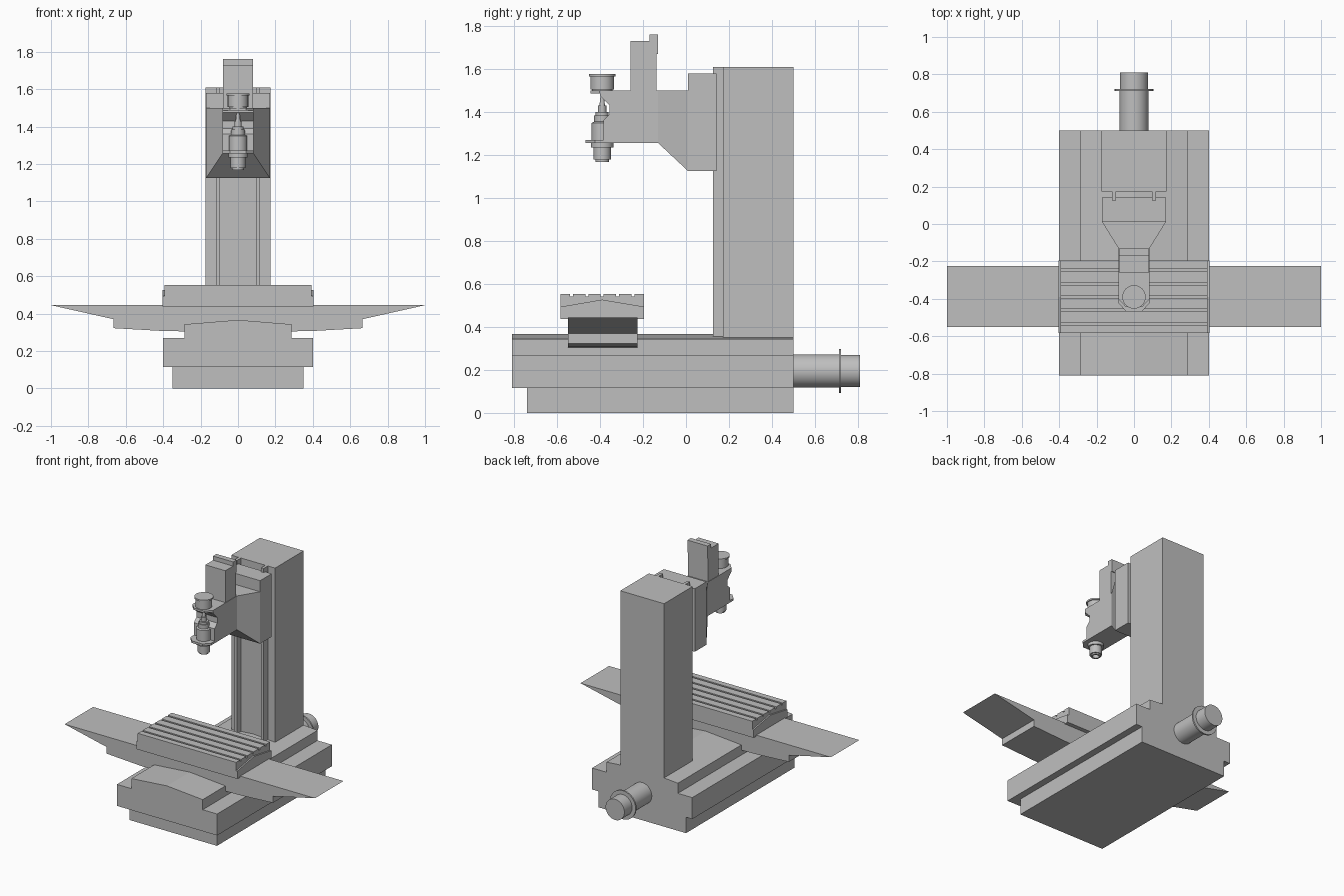
import bpy, bmesh, math
from mathutils import Vector

if "Cube" in bpy.data.objects:
    bpy.data.objects.remove(bpy.data.objects["Cube"])

grey = bpy.data.materials.new("machine grey")
grey.diffuse_color = (0.52, 0.52, 0.52, 1)
grey.use_nodes = True
grey.node_tree.nodes["Principled BSDF"].inputs["Base Color"].default_value = grey.diffuse_color


def finish(name, bm, smooth=False):
    bmesh.ops.recalc_face_normals(bm, faces=bm.faces)
    me = bpy.data.meshes.new(name)
    bm.to_mesh(me)
    bm.free()
    me.materials.append(grey)
    if smooth:
        me.shade_smooth()
        me.set_sharp_from_angle(angle=math.radians(30))
    ob = bpy.data.objects.new(name, me)
    bpy.context.collection.objects.link(ob)
    return ob


def prism(name, pts, axis, a, b):
    """Extrude a 2D outline along an axis (outline uses the other two, in order)."""
    bm = bmesh.new()

    def place(p, t):
        v = list(p)
        v.insert("xyz".index(axis), t)
        return bm.verts.new(v)
    lo = [place(p, a) for p in pts]
    hi = [place(p, b) for p in pts]
    n = len(pts)
    bm.faces.new(lo)
    bm.faces.new(hi)
    for i in range(n):
        j = (i + 1) % n
        bm.faces.new((lo[i], lo[j], hi[j], hi[i]))
    return finish(name, bm)


def box(name, x0, x1, y0, y1, z0, z1):
    return prism(name, [(x0, y0), (x1, y0), (x1, y1), (x0, y1)], "z", z0, z1)


def mirrored(pts):
    """Right half outline, bottom to top, completed with its left half."""
    return pts + [(-x, z) for x, z in reversed(pts) if x > 0]


def lathe(name, prof, origin, axis="z", n=40):
    """Spin (radius, height) points, closing both ends."""
    bm = bmesh.new()
    rings = []
    for r, h in prof:
        ring = []
        for i in range(n):
            t = 2 * math.pi * i / n
            c, s = r * math.cos(t), r * math.sin(t)
            v = Vector((c, s, h)) if axis == "z" else Vector((c, h, s))
            ring.append(bm.verts.new(v + Vector(origin)))
        rings.append(ring)
    for p, q in zip(rings, rings[1:]):
        for i in range(n):
            j = (i + 1) % n
            bm.faces.new((p[i], p[j], q[j], q[i]))
    bm.faces.new(rings[0])
    bm.faces.new(rings[-1])
    return finish(name, bm, True)


# base: narrow plinth and wide bed with a ridged slideway
box("base_plinth", -0.35, 0.35, -0.74, 0.50, 0, 0.115)
prism("base_bed", mirrored([(0.40, 0.115), (0.40, 0.27), (0.285, 0.27),
                            (0.285, 0.343), (0, 0.366)]), "y", -0.81, 0.50)

# cross slide with long tapering wings, notched over the bed
prism("cross_slide", mirrored([(0, 0.362), (0.283, 0.338), (0.283, 0.305), (0.40, 0.307),
                               (0.665, 0.322), (0.665, 0.37), (1.0, 0.445)]),
      "y", -0.55, -0.225)

# work table: ridged lower carrier and slotted top
Y0, Y1, YM = -0.583, -0.195, -0.39
prism("table_carrier", [(Y0, 0.437), (Y1, 0.437), (Y1, 0.494), (YM, 0.527), (Y0, 0.494)],
      "x", -0.403, 0.403)
top = [(Y1, 0.494), (YM, 0.527), (Y0, 0.494), (Y0, 0.554)]
for k in range(5):
    y = YM + (k - 2) * 0.0715
    top += [(y - 0.007, 0.554), (y - 0.007, 0.541), (y + 0.007, 0.541), (y + 0.007, 0.554)]
top.append((Y1, 0.554))
prism("table_top", top, "x", -0.393, 0.393)

# column and its guide rails
box("column", -0.175, 0.175, 0.173, 0.50, 0.345, 1.61)
for s, side in ((-1, "left"), (1, "right")):
    xs = sorted((s * 0.097, s * 0.118))
    box("guide_rail_" + side, xs[0], xs[1], 0.125, 0.175, 0.345, 1.61)

# head carriage
box("head_carriage", -0.17, 0.17, 0.01, 0.142, 1.125, 1.58)

# tapered link from carriage to arm
W = 0.083
bm = bmesh.new()
back = [bm.verts.new(v) for v in ((-0.17, 0.01, 1.125), (0.17, 0.01, 1.125),
                                  (0.17, 0.01, 1.5), (-0.17, 0.01, 1.5))]
front = [bm.verts.new(v) for v in ((-W, -0.13, 1.256), (W, -0.13, 1.256),
                                   (W, -0.13, 1.5), (-W, -0.13, 1.5))]
bm.faces.new(back)
bm.faces.new(front)
for i in range(4):
    j = (i + 1) % 4
    bm.faces.new((back[i], back[j], front[j], front[i]))
finish("head_taper", bm)

# arm with an open throat around the spindle
prism("head_arm", [(-0.13, 1.256), (-0.13, 1.5), (-0.40, 1.5), (-0.40, 1.475),
                   (-0.355, 1.43), (-0.355, 1.39), (-0.385, 1.36), (-0.385, 1.256)],
      "x", -W, W)
# chamfered lips above and below the throat
for name, tip, z0, z1 in (("upper_lip", -0.445, 1.486, 1.5), ("lower_lip", -0.467, 1.256, 1.271)):
    prism(name, [(-W, -0.38), (W, -0.38), (W, tip + 0.043), (0.042, tip),
                 (-0.042, tip), (-W, tip + 0.043)], "z", z0, z1)

# head motor block and cap
box("head_motor", -0.08, 0.08, -0.258, -0.137, 1.495, 1.73)
box("head_motor_cap", -0.08, 0.08, -0.17, -0.131, 1.67, 1.76)

# spindle: pulley cap on top, drawbar, body and nose
S = (0, -0.39, 0)
lathe("spindle_cap", [(0.048, 1.49), (0.048, 1.505), (0.055, 1.505), (0.055, 1.565),
                      (0.0625, 1.565), (0.0625, 1.576)], S)
lathe("spindle_body", [(0.049, 1.26), (0.049, 1.35), (0.037, 1.355), (0.037, 1.385),
                       (0.030, 1.385), (0.030, 1.40), (0.019, 1.40), (0.019, 1.43),
                       (0.013, 1.43), (0.006, 1.492)], S)
lathe("spindle_nose", [(0.022, 1.195), (0.022, 1.168), (0.032, 1.168), (0.032, 1.178),
                       (0.040, 1.178), (0.040, 1.235), (0.052, 1.235), (0.052, 1.258)], S)

# rear drive motor with flange
lathe("rear_motor", [(0.077, 0.495), (0.077, 0.711), (0.103, 0.711), (0.103, 0.722),
                     (0.075, 0.722), (0.075, 0.81)], (0, 0, 0.195), "y")
